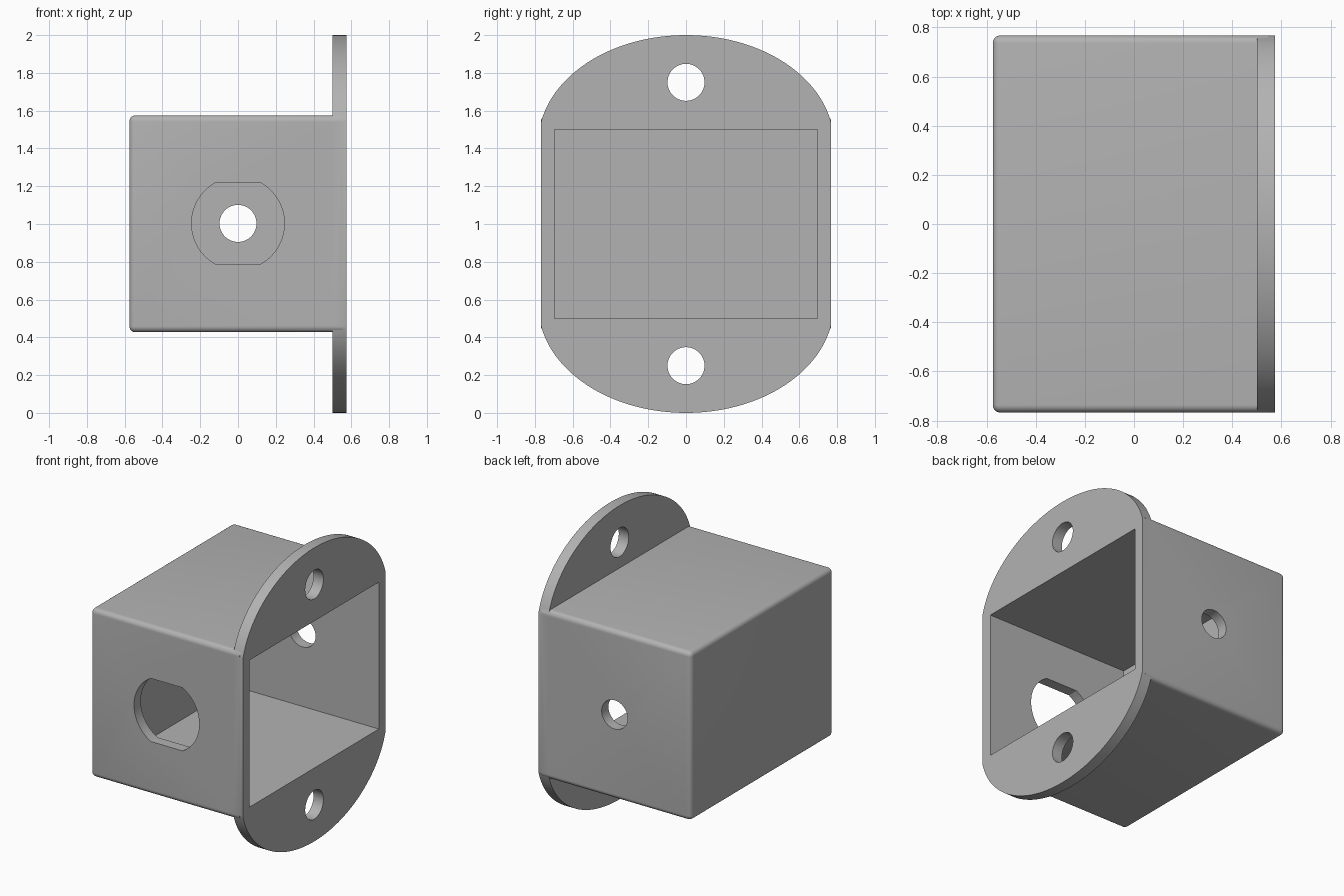
import bpy, bmesh, math
from mathutils import Matrix

if "Cube" in bpy.data.objects:
    bpy.data.objects.remove(bpy.data.objects["Cube"])

grey = bpy.data.materials.new("plain_grey")
grey.diffuse_color = (0.45, 0.45, 0.45, 1)
grey.use_nodes = True
grey.node_tree.nodes["Principled BSDF"].inputs["Base Color"].default_value = grey.diffuse_color


def add_object(name, bm):
    bmesh.ops.recalc_face_normals(bm, faces=bm.faces)
    mesh = bpy.data.meshes.new(name)
    bm.to_mesh(mesh)
    bm.free()
    mesh.materials.append(grey)
    obj = bpy.data.objects.new(name, mesh)
    bpy.context.collection.objects.link(obj)
    return obj


def block(name, x0, x1, y0, y1, z0, z1, round_edges=0):
    bm = bmesh.new()
    bmesh.ops.create_cube(bm, size=1)
    for v in bm.verts:
        v.co.x = x0 if v.co.x < 0 else x1
        v.co.y = y0 if v.co.y < 0 else y1
        v.co.z = z0 if v.co.z < 0 else z1
    if round_edges:  # every edge except those of the open +x end
        edges = [e for e in bm.edges if min(v.co.x for v in e.verts) < x1 - 1e-5]
        bmesh.ops.bevel(bm, geom=edges, offset=round_edges, segments=6,
                        profile=0.5, affect='EDGES')
    return add_object(name, bm)


def prism(name, outline, axis, start, end):
    """Extrude an outline of (across, z) points along x or y."""
    bm = bmesh.new()
    place = (lambda a, z: (start, a, z)) if axis == 'x' else (lambda a, z: (a, start, z))
    face = bm.faces.new([bm.verts.new(place(a, z)) for a, z in outline])
    ext = bmesh.ops.extrude_face_region(bm, geom=[face])
    shift = (end - start, 0, 0) if axis == 'x' else (0, end - start, 0)
    bmesh.ops.translate(bm, vec=shift,
                        verts=[g for g in ext['geom'] if isinstance(g, bmesh.types.BMVert)])
    return add_object(name, bm)


def arc(radius_a, radius_z, cz, t0, t1, n):
    return [(radius_a * math.cos(t0 + (t1 - t0) * i / n),
             cz + radius_z * math.sin(t0 + (t1 - t0) * i / n)) for i in range(n + 1)]


def circle(r, cz):
    return arc(r, r, cz, 0, 2 * math.pi, 48)[:-1]


def combine(target, other, operation):
    mod = target.modifiers.new(operation.lower(), 'BOOLEAN')
    mod.object, mod.operation, mod.solver = other, operation, 'EXACT'
    bpy.context.view_layer.objects.active = target
    bpy.ops.object.modifier_apply(modifier=mod.name)
    bpy.data.objects.remove(other)


# Rounded box body
housing = block("housing", -0.575, 0.55, -0.768, 0.768, 0.427, 1.575, 0.032)

# Mounting flange: elliptical ends, straight sides
W, A, B, CZ = 0.768, 0.782, 0.57, 1.43
t = math.acos(W / A)
top = arc(A, B, CZ, t, math.pi - t, 64)
flange = prism("flange", top + [(-a, 2 - z) for a, z in top], 'x', 0.5, 0.575)
combine(housing, flange, 'UNION')

# Open cavity behind the flange
combine(housing, block("cavity_cutter", -0.5, 0.7, -0.695, 0.695, 0.5, 1.5), 'DIFFERENCE')

# Screw holes in the flange
for z in (0.25, 1.75):
    combine(housing, prism("screw_cutter", circle(0.098, z), 'x', 0.4, 0.7), 'DIFFERENCE')

# Front connector hole with flat top and bottom
R, FLAT = 0.246, 0.215
f = math.asin(FLAT / R)
right = arc(R, R, 1.003, -f, f, 20)
connector = right + [(-a, z) for a, z in reversed(right)]
combine(housing, prism("connector_cutter", connector, 'y', -0.9, -0.6), 'DIFFERENCE')

# Round cable hole in the back wall
combine(housing, prism("cable_cutter", circle(0.098, 1.003), 'y', 0.6, 0.9), 'DIFFERENCE')

# Smooth curved walls, sharp edges kept
bpy.ops.object.select_all(action='DESELECT')
housing.select_set(True)
bpy.context.view_layer.objects.active = housing
bpy.ops.object.shade_smooth_by_angle(angle=math.radians(30))
